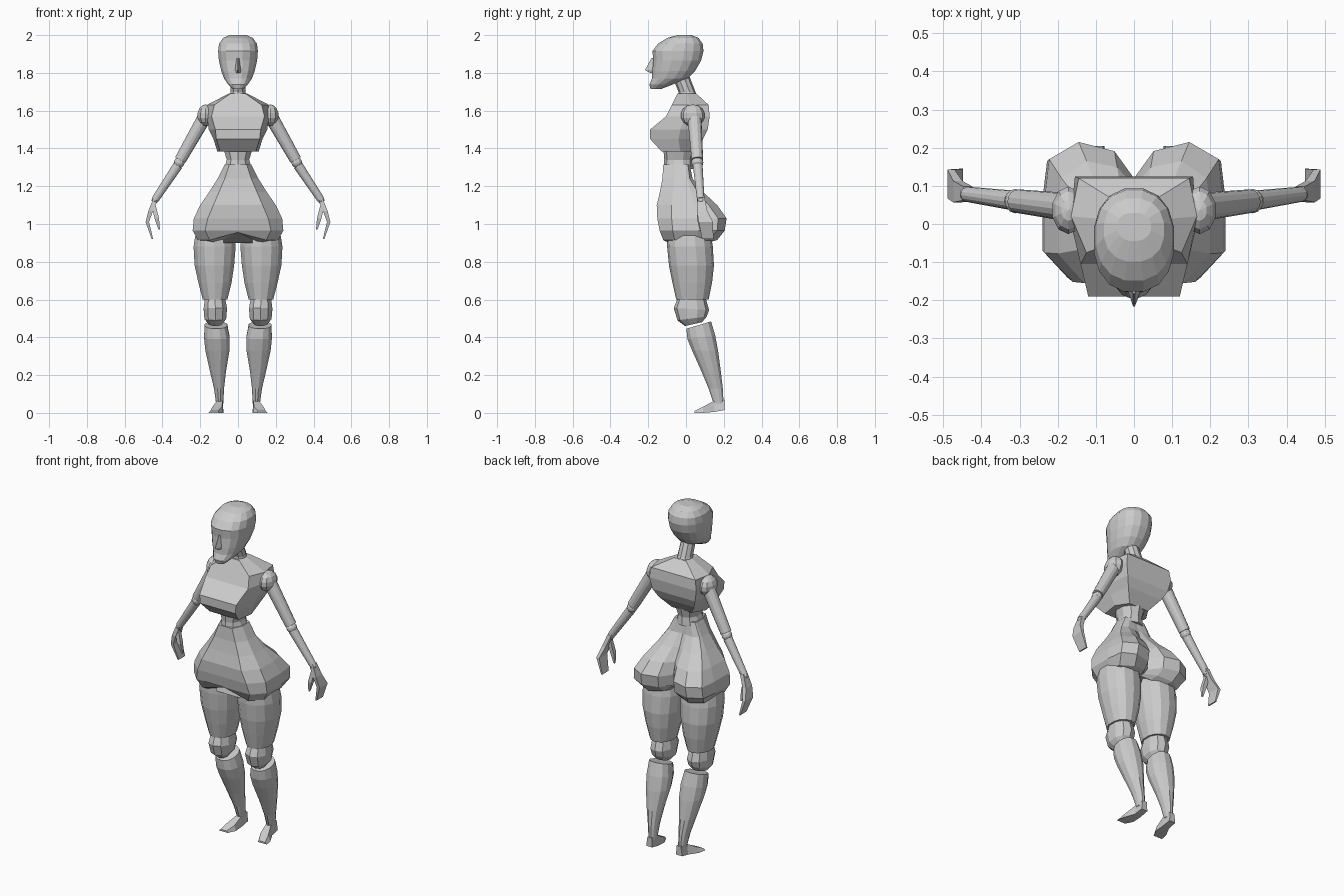
import bpy, bmesh, math
from mathutils import Vector

grey = bpy.data.materials.new("mannequin grey")
grey.diffuse_color = (0.6, 0.6, 0.6, 1)


def finish(bm, name):
    bmesh.ops.recalc_face_normals(bm, faces=bm.faces)
    me = bpy.data.meshes.new(name)
    bm.to_mesh(me)
    bm.free()
    me.materials.append(grey)
    ob = bpy.data.objects.new(name, me)
    bpy.context.collection.objects.link(ob)
    return ob


def loft(name, rings):
    """Skin a list of equal-length point rings and cap both ends."""
    bm = bmesh.new()
    vr = [[bm.verts.new(p) for p in r] for r in rings]
    n = len(rings[0])
    for a, b in zip(vr, vr[1:]):
        for i in range(n):
            j = (i + 1) % n
            bm.faces.new((a[i], a[j], b[j], b[i]))
    bm.faces.new(vr[0])
    bm.faces.new(vr[-1])
    return finish(bm, name)


def oval(z, x0, x1, y0, y1, n=14, power=1.0, tilt=0.0):
    """Horizontal oval between x and y limits; power < 1 squares it off."""
    pts = []
    for i in range(n):
        a = 2 * math.pi * (i + 0.5) / n
        c, s = math.cos(a), math.sin(a)
        c = math.copysign(abs(c) ** power, c)
        s = math.copysign(abs(s) ** power, s)
        pts.append(((x0 + x1) / 2 + c * (x1 - x0) / 2,
                    (y0 + y1) / 2 + s * (y1 - y0) / 2, z + tilt * s))
    return pts


def mirrored_ring(half):
    """Complete a half outline running from front to back."""
    return half + [(-x, y, z) for x, y, z in reversed(half) if x > 1e-6]


def rod(name, p0, p1, r0, r1, n=14):
    p0, p1 = Vector(p0), Vector(p1)
    q = (p1 - p0).to_track_quat('Z', 'Y')
    return loft(name, [[p + q @ Vector((r * math.cos(2 * math.pi * i / n),
                                        r * math.sin(2 * math.pi * i / n), 0))
                        for i in range(n)] for p, r in ((p0, r0), (p1, r1))])


def ball(name, c, r, u=10, v=7):
    bm = bmesh.new()
    bmesh.ops.create_uvsphere(bm, u_segments=u, v_segments=v, radius=1)
    for w in bm.verts:
        w.co = Vector(c) + Vector((w.co.x * r[0], w.co.y * r[1], w.co.z * r[2]))
    return finish(bm, name)


# Head: z, half width, front, back
head = [(1.715, .028, -.188, -.13), (1.738, .052, -.195, -.07), (1.77, .075, -.182, .012),
        (1.81, .09, -.18, .05), (1.865, .103, -.175, .082), (1.915, .107, -.18, .095),
        (1.955, .102, -.15, .09), (1.985, .08, -.1, .068), (2.0, .045, -.045, .03)]
loft("head", [oval(z, -w, w, f, b, 16, .88) for z, w, f, b in head])
loft("nose", [mirrored_ring([(.022, -.165, 1.80), (.002, -.19, 1.80)]),
              mirrored_ring([(.02, -.165, 1.815), (.002, -.217, 1.815)]),
              mirrored_ring([(.01, -.165, 1.88), (.002, -.182, 1.88)])])

# Neck leans forward toward the head
loft("neck", [oval(1.65, -.05, .05, -.045, .075, 10), oval(1.70, -.042, .042, -.04, .05, 10),
              oval(1.79, -.04, .04, -.075, .015, 10)])

# Chest: z, then width and depth of the front, side and back corners
chest = [(1.385, .095, -.13, .11, -.03, .065, .04), (1.45, .115, -.19, .13, -.04, .115, .09),
         (1.50, .12, -.19, .155, -.03, .14, .115), (1.57, .14, -.105, .165, 0, .155, .125),
         (1.63, .125, -.075, .165, .02, .145, .12), (1.69, .04, -.045, .05, .01, .04, .055)]
loft("chest", [mirrored_ring([(a, b, z), (c, d, z), (e, f, z)]) for z, a, b, c, d, e, f in chest])

# Abdomen
loft("abdomen", [oval(z, -w, w, f, b, 10) for z, w, f, b in
                 [(1.29, .078, -.12, .04), (1.34, .062, -.115, .035), (1.40, .082, -.12, .05)]])

# Hips with two rear lobes: z, width, front width, front, side-back, back, cleft, crotch lift
hips = [(1.315, .07, .045, -.12, .01, .02, .02, 0), (1.24, .108, .07, -.125, .02, .035, .03, 0),
        (1.17, .152, .10, -.138, .06, .09, .06, 0), (1.10, .20, .13, -.155, .12, .165, .10, 0),
        (1.03, .234, .16, -.152, .17, .215, .12, 0), (.965, .24, .175, -.14, .165, .205, .11, 0),
        (.915, .212, .15, -.12, .12, .165, .08, .04), (.90, .16, .12, -.09, .08, .11, .05, .055)]
rings = []
for z, w, wf, f, sb, b, cleft, lift in hips:
    rings.append(mirrored_ring([
        (0, f, z + lift), (wf, f, z), (w, f * .5, z), (w, sb * .4, z), (w * .95, sb, z),
        (w * .62, b, z), (w * .22, b - (b - cleft) * .25, z + lift * .4), (0, cleft, z + lift)]))
loft("hips", rings)

for s, side in ((-1, "left"), (1, "right")):
    def section(z, x0, x1, y0, y1, n=14, tilt=0.0):
        return oval(z, s * x0, s * x1, y0, y1, n, .92, tilt)

    # Leg
    loft(side + "_thigh", [section(*r) for r in [
        (.96, .02, .225, -.10, .13), (.88, .01, .238, -.10, .142), (.78, .018, .232, -.09, .148),
        (.69, .032, .212, -.072, .138), (.60, .055, .188, -.052, .12)]])
    loft(side + "_knee", [section(*r, 10, t) for r, t in [
        ((.47, .085, .155, -.005, .085), .01), ((.50, .06, .18, -.045, .11), .01),
        ((.55, .055, .185, -.065, .122), -.005), ((.605, .065, .178, -.045, .105), 0)]])
    loft(side + "_shin", [section(*r, 12, t) for r, t in [
        ((.465, .055, .178, .0, .135), .02), ((.40, .042, .182, .005, .157), .01),
        ((.33, .043, .175, .03, .172), 0), ((.22, .062, .15, .08, .186), 0),
        ((.13, .073, .128, .118, .196), 0), ((.05, .077, .117, .145, .2), 0)]])
    foot = [((.078, .118), .205, .015, .07), ((.077, .12), .15, .005, .065),
            ((.078, .15), .09, 0, .032), ((.10, .158), .045, 0, .01)]
    loft(side + "_foot", [[(s * a, y, lo), (s * b, y, lo),
                           (s * (a + (b - a) * .8), y, hi), (s * (a + (b - a) * .1), y, hi)]
                          for (a, b), y, lo, hi in foot])

    # Arm
    ball(side + "_shoulder", (s * .172, .036, 1.575), (.045, .064, .058))
    rod(side + "_upper_arm", (s * .18, .045, 1.56), (s * .305, .06, 1.34), .037, .031)
    ball(side + "_elbow", (s * .311, .06, 1.325), (.028, .032, .028), 12, 8)
    rod(side + "_forearm", (s * .318, .062, 1.31), (s * .438, .078, 1.13), .026, .02)
    ball(side + "_wrist", (s * .44, .078, 1.125), (.018, .02, .018))

    # Hand: flat mitten and thumb
    palm = [(.435, .08, 1.14, .012, .018), (.462, .085, 1.07, .012, .028),
            (.48, .105, 1.01, .009, .038), (.453, .115, .92, .004, .03)]
    loft(side + "_hand", [[(s * (x - a), y - b, z), (s * (x + a), y - b, z),
                           (s * (x + a), y + b, z), (s * (x - a), y + b, z)]
                          for x, y, z, a, b in palm])
    thumb = [(.447, .075, 1.10, .011), (.43, .07, 1.03, .012), (.417, .075, .97, .004)]
    loft(side + "_thumb", [[(s * (x - r), y - r, z), (s * (x + r), y - r, z),
                            (s * (x + r), y + r, z), (s * (x - r), y + r, z)]
                           for x, y, z, r in thumb])
